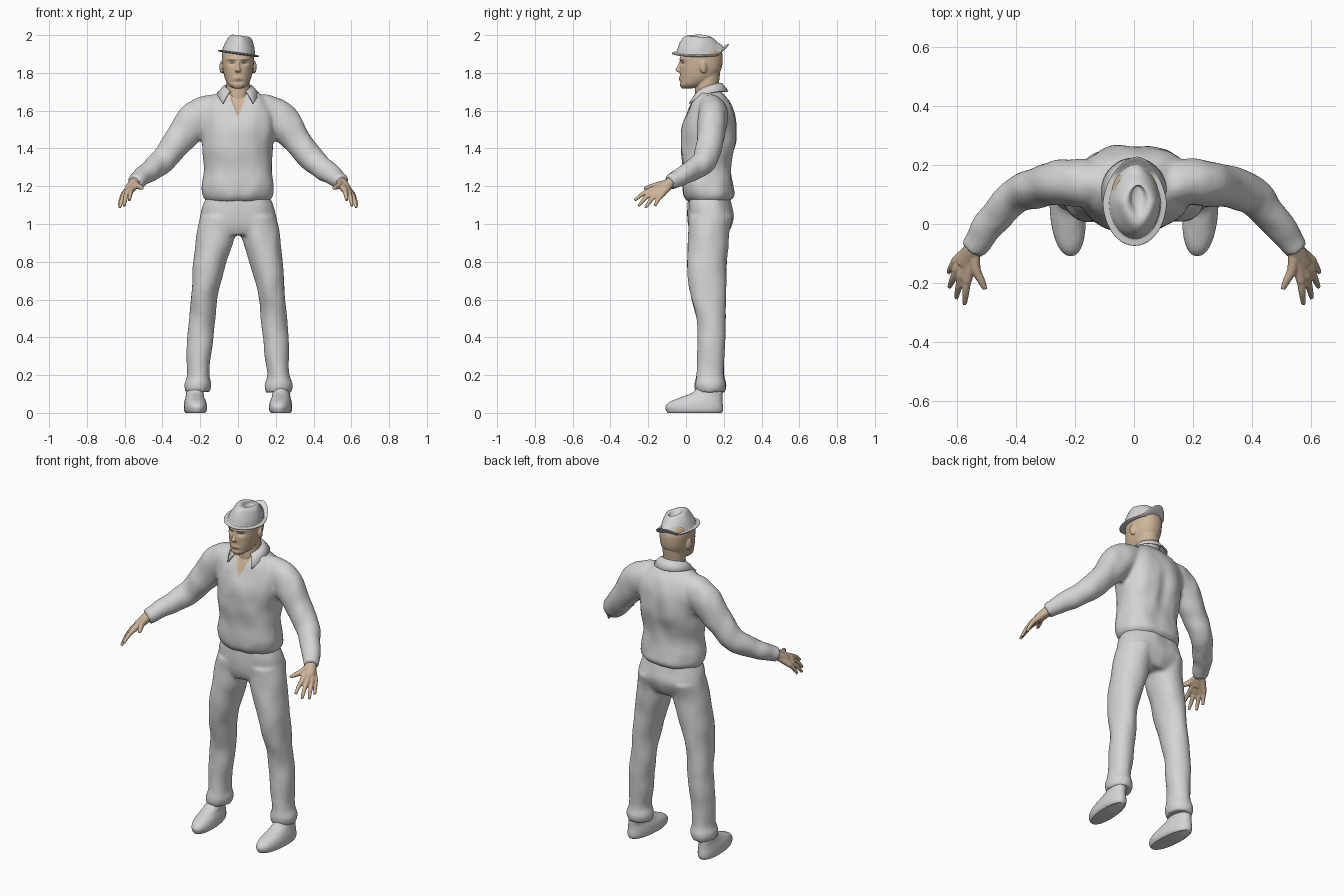
import bpy
import bmesh
import math
from mathutils import Vector, Matrix, noise

if "Cube" in bpy.data.objects:
    bpy.data.objects.remove(bpy.data.objects["Cube"], do_unlink=True)


def material(name, rgb):
    mat = bpy.data.materials.new(name)
    mat.use_nodes = True
    mat.diffuse_color = (*rgb, 1)
    for node in mat.node_tree.nodes:
        if node.type == "BSDF_PRINCIPLED":
            node.inputs["Base Color"].default_value = (*rgb, 1)
    return mat


CLOTH = material("light grey cloth", (0.66, 0.66, 0.66))
SKIN = material("skin", (0.62, 0.46, 0.32))
BROW = material("brown brow", (0.24, 0.17, 0.12))
EYE = material("grey eye", (0.2, 0.22, 0.25))
LIP = material("lip", (0.42, 0.25, 0.19))


def spline(a, b, c, d, t):
    """Catmull-Rom blend of four rows of numbers."""
    return [0.5 * (2 * q + (r - p) * t + (2 * p - 5 * q + 4 * r - s) * t * t
                   + (3 * q - p - 3 * r + s) * t ** 3)
            for p, q, r, s in zip(a, b, c, d)]


def loft(bm, rows, side=1, bent=False, power=2, seg=32, steps=4):
    """Closed skin through rows of (x, y, z, radius a, radius b)."""
    n = len(rows)
    dense = []
    for i in range(n - 1):
        quad = (rows[max(i - 1, 0)], rows[i], rows[i + 1], rows[min(i + 2, n - 1)])
        dense += [spline(*quad, k / steps) for k in range(steps)]
    dense.append(list(rows[-1]))
    centres = [Vector((side * r[0], r[1], r[2])) for r in dense]
    rings, faces = [], []
    for i, row in enumerate(dense):
        u, v = Vector((1, 0, 0)), Vector((0, 1, 0))
        if bent:
            along = centres[min(i + 1, len(dense) - 1)] - centres[max(i - 1, 0)]
            u = along.cross(Vector((0, 0, 1))).normalized()
            v = u.cross(along).normalized()
        ring = []
        for k in range(seg):
            ang = math.tau * k / seg
            c, s = math.cos(ang), math.sin(ang)
            c = math.copysign(abs(c) ** (2 / power), c)
            s = math.copysign(abs(s) ** (2 / power), s)
            ring.append(bm.verts.new(centres[i] + u * c * row[3] + v * s * row[4]))
        rings.append(ring)
    for low, high in zip(rings, rings[1:]):
        for k in range(seg):
            j = (k + 1) % seg
            faces.append(bm.faces.new((low[k], low[j], high[j], high[k])))
    faces += [bm.faces.new(rings[0][::-1]), bm.faces.new(rings[-1])]
    bmesh.ops.recalc_face_normals(bm, faces=faces)


def fused(bm, voxel, smooth):
    """Melt overlapping parts into one soft skin and return it as a bmesh."""
    mesh = bpy.data.meshes.new("parts")
    bm.to_mesh(mesh)
    bm.free()
    obj = bpy.data.objects.new("parts", mesh)
    bpy.context.scene.collection.objects.link(obj)
    fuse = obj.modifiers.new("fuse", "REMESH")
    fuse.mode = "VOXEL"
    fuse.voxel_size = voxel
    soft = obj.modifiers.new("soften", "SMOOTH")
    soft.factor = 0.5
    soft.iterations = smooth
    result = bmesh.new()
    result.from_object(obj, bpy.context.evaluated_depsgraph_get())
    bpy.data.objects.remove(obj, do_unlink=True)
    bpy.data.meshes.remove(mesh)
    return result


def make(name, bm, mats, crease=180):
    """Turn a bmesh into a smooth-shaded object."""
    mesh = bpy.data.meshes.new(name)
    bm.to_mesh(mesh)
    bm.free()
    for mat in mats:
        mesh.materials.append(mat)
    mesh.shade_smooth()
    if crease < 180:
        mesh.set_sharp_from_angle(angle=math.radians(crease))
    obj = bpy.data.objects.new(name, mesh)
    bpy.context.scene.collection.objects.link(obj)
    return obj


def wrinkle(bm, amount, scale):
    """Soft cloth folds."""
    bm.normal_update()
    for v in bm.verts:
        v.co += v.normal * amount * noise.noise(Vector([a * b for a, b in zip(v.co, scale)]))


def bump(x, z, x0, z0, w, h):
    return math.exp(-((x - x0) / w) ** 2 - ((z - z0) / h) ** 2)


# Shirt: torso and sleeves fused together
bm = bmesh.new()
loft(bm, [(0, .12, 1.12, .165, .11), (0, .122, 1.15, .185, .135), (0, .115, 1.2, .19, .137),
          (0, .11, 1.3, .18, .13), (0, .12, 1.42, .186, .148), (0, .122, 1.5, .195, .148),
          (0, .13, 1.58, .2, .13), (0, .13, 1.64, .17, .107), (0, .125, 1.685, .12, .077),
          (0, .115, 1.71, .08, .066)], power=2.3)
for side in (-1, 1):
    loft(bm, [(.1, .135, 1.6, .075, .085), (.17, .14, 1.59, .08, .09), (.235, .14, 1.54, .078, .098),
              (.31, .13, 1.445, .071, .08), (.385, .105, 1.35, .065, .067), (.43, .07, 1.31, .061, .061),
              (.49, 0, 1.265, .053, .053), (.55, -.085, 1.22, .043, .043)], side, bent=True)
bm = fused(bm, .01, 5)
wrinkle(bm, .007, (13, 13, 9))
for v in bm.verts:
    if v.co.y > .18:
        v.co.y -= .014 * bump(v.co.x, v.co.z, 0, 1.42, .035, .14)

# Open neck: cut a clean V and recess the bare chest
NECK, SLOPE = 1.565, .4
for side in (-1, 1):
    near = [f for f in bm.faces if f.calc_center_median().z > 1.5]
    edges = {e for f in near for e in f.edges}
    verts = {v for f in near for v in f.verts}
    bmesh.ops.bisect_plane(bm, geom=[*verts, *edges, *near],
                           plane_co=(0, 0, NECK), plane_no=(side, 0, -SLOPE))
for f in bm.faces:
    c = f.calc_center_median()
    if c.y < .115 and abs(c.x) < SLOPE * (c.z - NECK):
        f.material_index = 1
for v in bm.verts:
    if all(f.material_index for f in v.link_faces):
        v.co.y += .007
make("shirt", bm, [CLOTH, SKIN])

# Collar: a turned-down band around the neck, ending in two points
bm = bmesh.new()
rows = []
count = 36
for i in range(count + 1):
    t = 2 * i / count - 1
    ang = t * math.radians(140)
    s, c, drop = math.sin(ang), math.cos(ang), t ** 4
    rows.append([bm.verts.new(p) for p in (
        (s * .066, .112 + c * .064, 1.675),
        (s * .068, .112 + c * .066, 1.742 - .045 * t * t),
        (s * .078, .114 + c * .076, 1.738 - .05 * t * t),
        (s * (.102 + .02 * drop), .12 + c * (.1 + .03 * drop), 1.7 - .065 * drop))])
for a, b in zip(rows, rows[1:]):
    for k in range(3):
        bm.faces.new((a[k], a[k + 1], b[k + 1], b[k]))
collar = make("collar", bm, [CLOTH], crease=50)
collar.modifiers.new("thickness", "SOLIDIFY").thickness = .007

# Trousers: hips and both legs fused together
bm = bmesh.new()
loft(bm, [(0, .12, 1.16, .16, .105), (0, .125, 1.1, .188, .116), (0, .132, 1.04, .2, .124),
          (0, .125, .98, .205, .112), (0, .12, .94, .17, .09)], power=2.3)
for side in (-1, 1):
    loft(bm, [(.1, .13, 1.04, .1, .118), (.115, .118, .94, .104, .108), (.148, .112, .8, .089, .105),
              (.166, .112, .7, .077, .101), (.182, .12, .6, .07, .092), (.19, .133, .5, .07, .077),
              (.2, .135, .4, .07, .074), (.207, .132, .3, .065, .07), (.213, .128, .2, .06, .073),
              (.215, .13, .15, .073, .083), (.215, .13, .11, .066, .077)], side)
bm = fused(bm, .01, 5)
wrinkle(bm, .006, (12, 12, 8))
make("trousers", bm, [CLOTH])

# Shoes
for side, label in ((-1, "right"), (1, "left")):
    bm = bmesh.new()
    loft(bm, [(.226, .045, 0, .05, .142), (.226, .045, .012, .058, .15), (.226, .044, .035, .06, .152),
              (.226, .055, .06, .056, .138), (.226, .085, .085, .048, .107), (.223, .115, .11, .045, .077),
              (.22, .125, .15, .04, .06)], side, power=2.2)
    for v in bm.verts:
        v.co.x += side * .07 * (v.co.y - .05)
    make(label + "_shoe", bm, [CLOTH], crease=50)

# Hands: each digit runs from the wrist through a knuckle to its tip
WRIST = (.542, -.075, 1.222)
DIGITS = [((.567, -.195, 1.175), (.575, -.272, 1.125)), ((.587, -.18, 1.166), (.604, -.252, 1.095)),
          ((.602, -.156, 1.158), (.627, -.215, 1.085)), ((.608, -.128, 1.155), (.63, -.165, 1.096))]
for side, label in ((-1, "right"), (1, "left")):
    bm = bmesh.new()
    for knuckle, tip in DIGITS:
        mid = [(a + b) / 2 for a, b in zip(knuckle, tip)]
        mid[2] += .006
        loft(bm, [(*WRIST, .024, .021), (*knuckle, .016, .016)], side, bent=True, seg=14)
        loft(bm, [(*knuckle, .014, .014), (*mid, .012, .012), (*tip, .008, .008)], side, bent=True, seg=14)
    loft(bm, [(*WRIST, .022, .02), (.538, -.15, 1.205, .017, .018), (.517, -.195, 1.195, .013, .013),
              (.505, -.222, 1.188, .008, .008)], side, bent=True, seg=14)
    loft(bm, [(.525, -.05, 1.24, .03, .03), (.55, -.09, 1.215, .032, .028), (.575, -.14, 1.182, .03, .022)],
         side, bent=True, seg=16)
    make(label + "_hand", fused(bm, .0045, 3), [SKIN])

# Head: neck, skull, nose and ears fused together
bm = bmesh.new()
loft(bm, [(0, .11, 1.56, .068, .058), (0, .11, 1.66, .063, .063), (0, .11, 1.72, .062, .062),
          (0, .115, 1.8, .062, .066)])
loft(bm, [(0, .005, 1.718, .022, .028), (0, .03, 1.735, .05, .062), (0, .06, 1.77, .069, .092),
          (0, .075, 1.81, .079, .108), (0, .08, 1.85, .084, .113), (0, .083, 1.9, .084, .11),
          (0, .085, 1.94, .07, .09)], power=2.2)
loft(bm, [(0, -.022, 1.866, .009, .01), (0, -.036, 1.835, .009, .01), (0, -.042, 1.813, .015, .014),
          (0, -.025, 1.801, .014, .008)], seg=16)
for side in (-1, 1):
    place = Matrix.Translation((side * .086, .093, 1.83)) @ Matrix.Rotation(side * .35, 4, "Z")
    bmesh.ops.create_uvsphere(bm, u_segments=16, v_segments=10, radius=1,
                              matrix=place @ Matrix.Diagonal((.011, .021, .034, 1)))
bm = fused(bm, .004, 3)
for v in bm.verts:
    x, y, z = v.co
    if y < .04:
        v.co.y += (.011 * bump(abs(x), z, .033, 1.85, .02, .012) - .005 * bump(abs(x), z, .03, 1.873, .03, .008)
                   - .006 * bump(x, z, 0, 1.768, .025, .012) + .005 * bump(x, z, 0, 1.752, .03, .006))

# Facial colours: brows, eyes and mouth as ellipses on the front
FEATURES = [(.034, 1.868, .022, .004, 1), (.033, 1.852, .014, .005, 2), (0, 1.768, .026, .005, 3)]
for f in bm.faces:
    x, y, z = f.calc_center_median()
    for x0, z0, w, h, index in FEATURES:
        if y < .03 and ((abs(x) - x0) / w) ** 2 + ((z - z0) / h) ** 2 < 1:
            f.material_index = index
make("head", bm, [SKIN, BROW, EYE, LIP])

# Hat: brim, tapering crown and teardrop dent in one skin
bm = bmesh.new()
loft(bm, [(0, 0, 0, .06, .09), (0, 0, -.003, .086, .12), (0, 0, 0, .106, .147), (0, 0, .006, .108, .15),
          (0, -.002, .008, .092, .13), (0, -.003, .014, .087, .123), (0, -.006, .05, .078, .109),
          (0, -.01, .083, .064, .086), (0, -.008, .097, .048, .066), (0, .003, .094, .032, .05),
          (0, .018, .076, .02, .034), (0, .022, .07, .006, .012)], seg=48)
for v in bm.verts:
    x, y, z = v.co
    high = max(0, z - .03) / .07
    v.co.x *= 1 - 1.3 * max(0, y) - 4 * max(0, -y) * high
    v.co.z += .8 * max(0, y - .09) * (1 - min(high, 1)) - .12 * max(0, y) * high
hat = make("hat", bm, [CLOTH], crease=50)
hat.location = (.002, .077, 1.9)
hat.rotation_euler.y = .14
